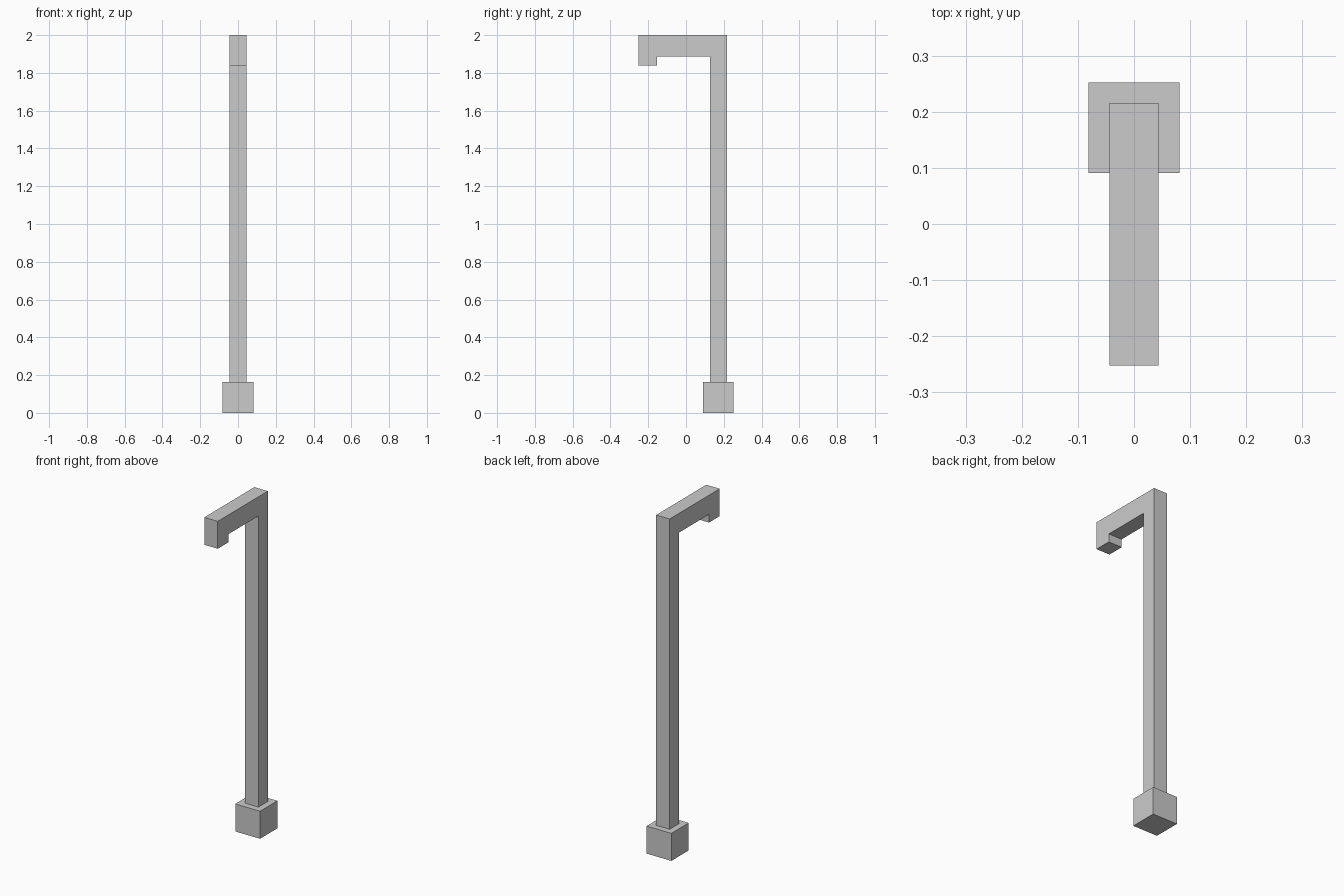
import bpy
import bmesh

if "Cube" in bpy.data.objects:
    bpy.data.objects.remove(bpy.data.objects["Cube"])


def extrude_profile(name, points, half_width):
    """Extrude a closed (y, z) outline along x, centred on x = 0."""
    bm = bmesh.new()
    face = bm.faces.new([bm.verts.new((-half_width, y, z)) for y, z in points])
    result = bmesh.ops.extrude_face_region(bm, geom=[face])
    moved = [g for g in result["geom"] if isinstance(g, bmesh.types.BMVert)]
    bmesh.ops.translate(bm, verts=moved, vec=(2 * half_width, 0, 0))
    bmesh.ops.recalc_face_normals(bm, faces=bm.faces)
    mesh = bpy.data.meshes.new(name)
    bm.to_mesh(mesh)
    bm.free()
    obj = bpy.data.objects.new(name, mesh)
    bpy.context.collection.objects.link(obj)
    return obj


BACK, FRONT = 0.216, -0.2525
BASE_TOP = 0.163

# Square foot block
extrude_profile("base_block",
                [(0.0905, 0), (0.2525, 0), (0.2525, BASE_TOP), (0.0905, BASE_TOP)],
                0.081)

# Post, overhanging arm and downturned lamp head in one outline
extrude_profile("lamp_post",
                [(BACK, BASE_TOP), (BACK, 2.0), (FRONT, 2.0), (FRONT, 1.838),
                 (-0.153, 1.838), (-0.153, 1.886), (0.128, 1.886), (0.128, BASE_TOP)],
                0.044)
